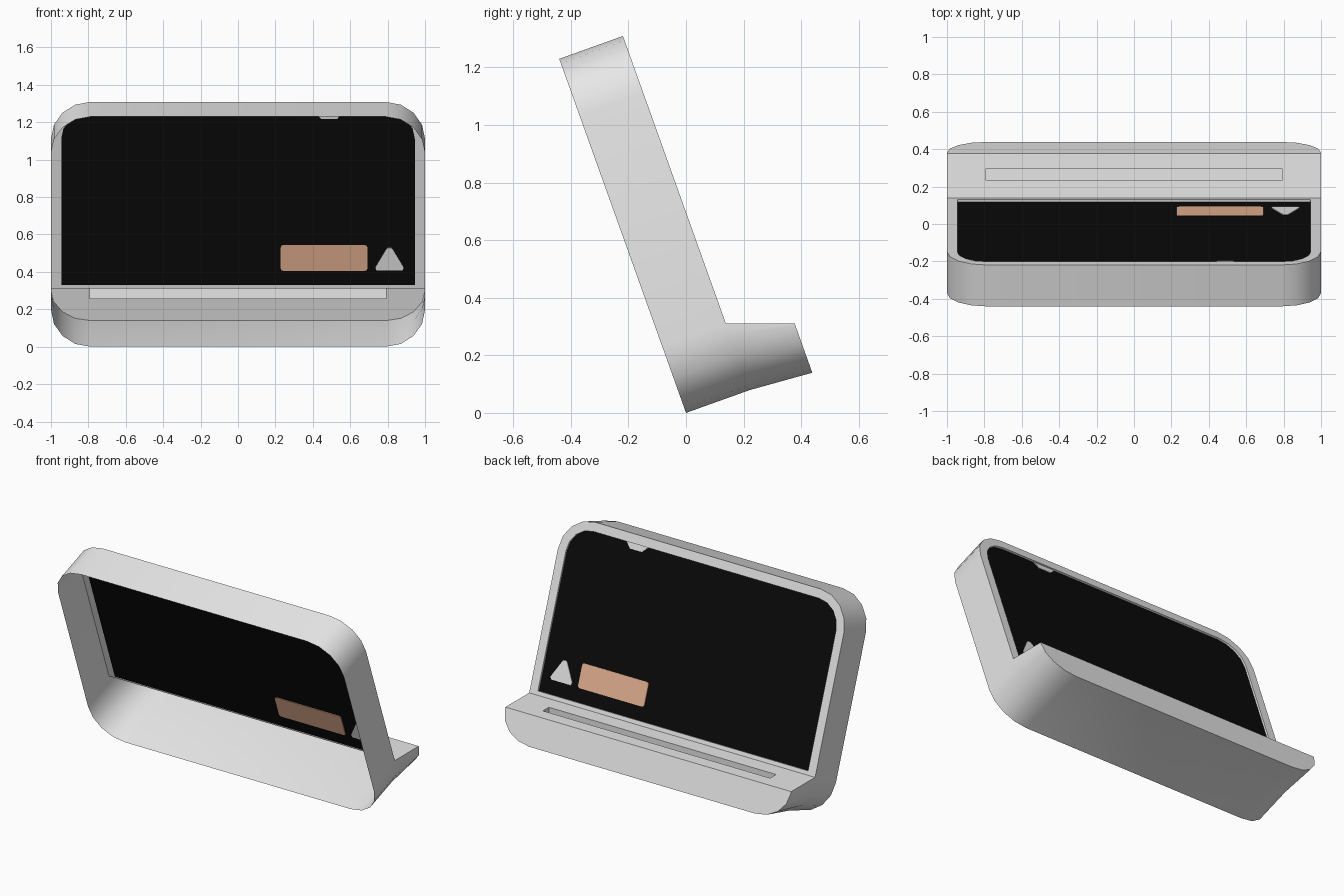
import bpy, bmesh, math
from mathutils import Vector

if "Cube" in bpy.data.objects:
    bpy.data.objects.remove(bpy.data.objects["Cube"], do_unlink=True)

TILT = math.radians(19.7)
UP = Vector((0, -math.sin(TILT), math.cos(TILT)))
BACK = Vector((0, math.cos(TILT), math.sin(TILT)))
HEIGHT, DEPTH, FOOT_DEPTH = 1.306, 0.235, 0.46
LEDGE = 0.245                 # height on the slope where the foot meets the bezel
SCREEN = DEPTH - 0.012        # recessed screen plane


def material(name, rgb, rough=0.6):
    m = bpy.data.materials.new(name)
    m.use_nodes = True
    m.diffuse_color = (*rgb, 1)
    bsdf = m.node_tree.nodes["Principled BSDF"]
    bsdf.inputs["Base Color"].default_value = (*rgb, 1)
    bsdf.inputs["Roughness"].default_value = rough
    return m


shell_grey = material("shell_grey", (0.8, 0.8, 0.8))
screen_black = material("screen_black", (0.003, 0.003, 0.003))
label_tan = material("label_tan", (0.8, 0.45, 0.29))
notch_white = material("notch_white", (0.95, 0.95, 0.95))


def corner(cx, cu, rx, ru, start, steps=4):
    """Quarter ellipse, counter-clockwise from the start angle in degrees."""
    angles = [math.radians(start + 90 * i / steps) for i in range(steps + 1)]
    return [(cx + rx * math.cos(a), cu + ru * math.sin(a)) for a in angles]


def arch(hx, low, high, r):
    """Square at the bottom, rounded at the top."""
    return ([(hx, low)] + corner(hx - r, high - r, r, r, 0)
            + corner(r - hx, high - r, r, r, 90) + [(-hx, low)])


def trough(hx, high, low, rx, ru):
    """Open U with rounded bottom corners."""
    return ([(-hx, high)] + corner(rx - hx, low + ru, rx, ru, 180)
            + corner(hx - rx, low + ru, rx, ru, 270) + [(hx, high)])


def place(points, w):
    return [Vector((x, 0, 0)) + UP * u + BACK * w for x, u in points]


def strip(bm, a, b, closed=True):
    va, vb = [bm.verts.new(p) for p in a], [bm.verts.new(p) for p in b]
    n = len(a)
    for i in range(n if closed else n - 1):
        j = (i + 1) % n
        bm.faces.new((va[i], va[j], vb[j], vb[i]))


def cap(bm, points):
    return bm.faces.new([bm.verts.new(p) for p in points])


def finish(name, bm, mat):
    mesh = bpy.data.meshes.new(name)
    bm.to_mesh(mesh)
    bm.free()
    mesh.materials.append(mat)
    mesh.shade_smooth()
    mesh.set_sharp_from_angle(angle=math.radians(35))
    obj = bpy.data.objects.new(name, mesh)
    bpy.context.collection.objects.link(obj)
    return obj


# Shell: hollow leaning frame, open at the front, with a hollow foot behind
bm = bmesh.new()
R = 0.21
outer = arch(1, LEDGE, HEIGHT, R)
hole = arch(0.945, 0.27, HEIGHT - 0.055, 0.155)
belly = trough(1, LEDGE, 0, R, R)
heel = trough(1, 0.1655, -0.0165, R, 0.17)
frame = outer + belly[1:-1]
strip(bm, place(frame, 0), place(frame, DEPTH))
strip(bm, place(outer, DEPTH), place(hole, DEPTH))
strip(bm, place(hole, DEPTH), place(hole, SCREEN))
strip(bm, place(belly, DEPTH), place(heel, FOOT_DEPTH), closed=False)
cap(bm, place(heel, FOOT_DEPTH))

# Foot top with a long pocket
front = place([belly[0], belly[-1]], DEPTH)
rear = place([heel[-1], heel[0]], FOOT_DEPTH)
ledge = front + rear
top_z = sum(p.z for p in ledge) / 4
slot = [Vector((x, y, top_z)) for x, y in
        ((-0.795, 0.235), (0.795, 0.235), (0.795, 0.295), (-0.795, 0.295))]
floor = [p - Vector((0, 0, 0.055)) for p in slot]
strip(bm, ledge, slot)
strip(bm, slot, floor)
cap(bm, floor)
bmesh.ops.remove_doubles(bm, verts=bm.verts, dist=0.0005)
bmesh.ops.recalc_face_normals(bm, faces=bm.faces)
heel_face = max(bm.faces, key=lambda f: f.calc_center_median().dot(BACK))
if heel_face.normal.y < 0:
    bmesh.ops.reverse_faces(bm, faces=bm.faces)
finish("stand_shell", bm, shell_grey)

# Screen panel
bm = bmesh.new()
face = cap(bm, place(hole, SCREEN))
face.normal_update()
if face.normal.y < 0:
    face.normal_flip()
finish("screen_panel", bm, screen_black)


# Thin details that show on both sides of the screen
def plate(name, points, mat, thick=0.008):
    bm = bmesh.new()
    a, b = place(points, SCREEN - thick / 2), place(points, SCREEN + thick / 2)
    strip(bm, a, b)
    cap(bm, a)
    cap(bm, b)
    bmesh.ops.remove_doubles(bm, verts=bm.verts, dist=0.0001)
    bmesh.ops.recalc_face_normals(bm, faces=bm.faces)
    finish(name, bm, mat)


r, x0, x1, u0, u1 = 0.015, 0.228, 0.692, 0.352, 0.499
plate("label_plate",
      corner(x1 - r, u1 - r, r, r, 0, 3) + corner(x0 + r, u1 - r, r, r, 90, 3)
      + corner(x0 + r, u0 + r, r, r, 180, 3) + corner(x1 - r, u0 + r, r, r, 270, 3),
      label_tan)

half = [(0.07, 0.354), (0.075, 0.372), (0.02, 0.47), (0.01, 0.483)]
plate("triangle_mark",
      [(0.81 + x, u) for x, u in half] + [(0.81 - x, u) for x, u in reversed(half)],
      shell_grey)

top = HEIGHT - 0.056
plate("top_notch",
      [(0.56, top), (0.41, top), (0.445, top - 0.035), (0.53, top - 0.035)],
      notch_white)
